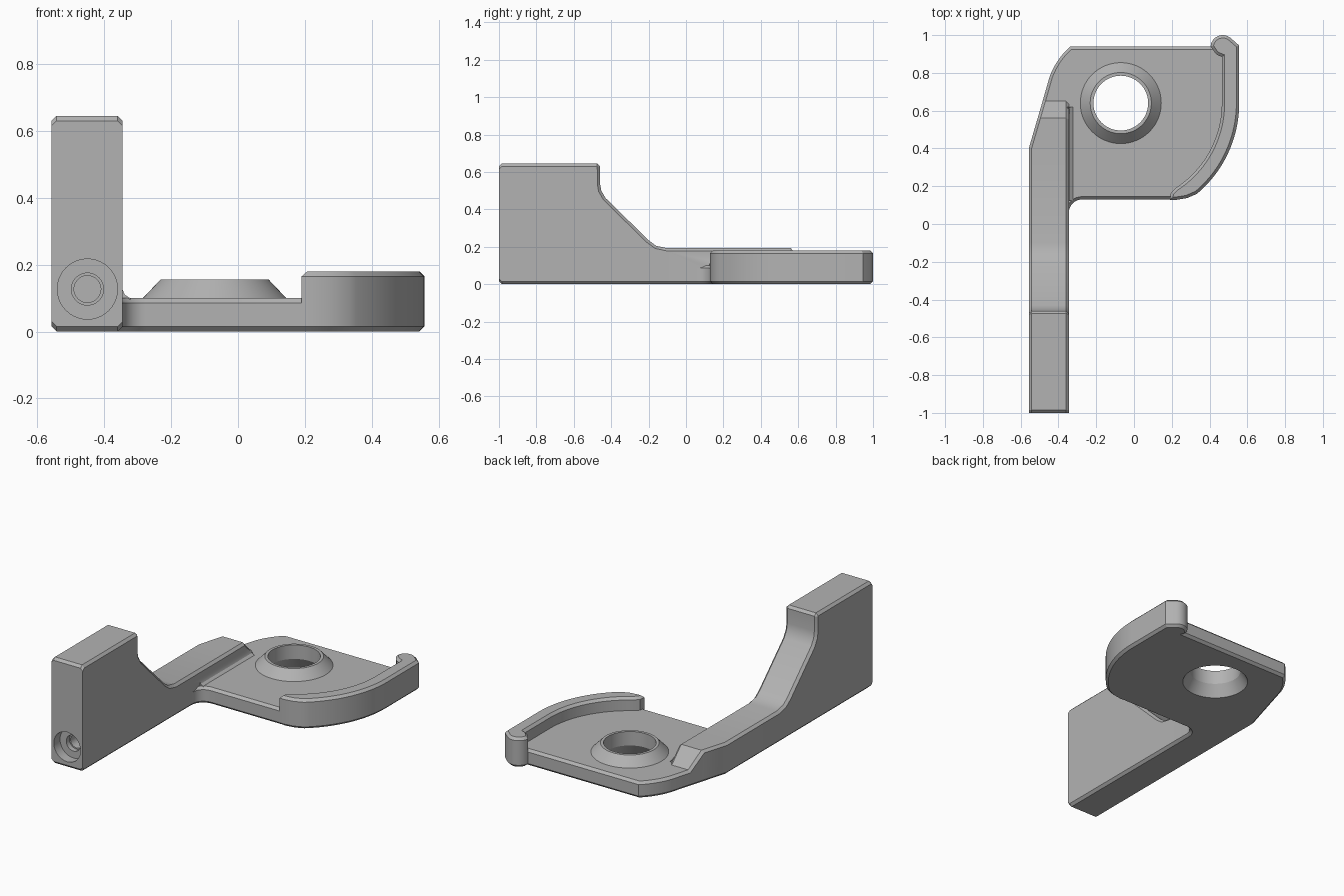
import bpy, bmesh
from math import sin, cos, pi, radians
from mathutils import Vector, Matrix

if "Cube" in bpy.data.objects:
    bpy.data.objects.remove(bpy.data.objects["Cube"])

CHAMFER = 0.015
HUB = (-0.07, 0.64)          # centre of the ring, shared by the outline arcs
LEFT, RIGHT = -0.557, -0.345  # sides of the arm

grey = bpy.data.materials.new("plain grey")
grey.use_nodes = True
grey.diffuse_color = (0.45, 0.45, 0.45, 1)
grey.node_tree.nodes["Principled BSDF"].inputs["Base Color"].default_value = grey.diffuse_color


def finish(bm, name):
    bmesh.ops.remove_doubles(bm, verts=bm.verts, dist=1e-5)
    bmesh.ops.recalc_face_normals(bm, faces=bm.faces)
    mesh = bpy.data.meshes.new(name)
    bm.to_mesh(mesh)
    bm.free()
    mesh.materials.append(grey)
    obj = bpy.data.objects.new(name, mesh)
    bpy.context.collection.objects.link(obj)
    return obj


def arc(centre, r, start, end, n):
    angles = [radians(start + (end - start) * i / n) for i in range(n + 1)]
    return [(centre[0] + r * cos(a), centre[1] + r * sin(a)) for a in angles]


def slab(name, outline, height):
    """Upright prism with chamfered top and bottom rims."""
    bm = bmesh.new()
    base = bm.faces.new([bm.verts.new((x, y, 0)) for x, y in outline])
    top = bmesh.ops.extrude_face_region(bm, geom=[base], use_keep_orig=True)
    bmesh.ops.translate(bm, vec=(0, 0, height),
                        verts=[v for v in top["geom"] if isinstance(v, bmesh.types.BMVert)])
    rims = [e for e in bm.edges if abs(e.verts[0].co.z - e.verts[1].co.z) < 1e-5]
    bmesh.ops.recalc_face_normals(bm, faces=bm.faces)
    bmesh.ops.bevel(bm, geom=rims, offset=CHAMFER, segments=1, affect='EDGES', clamp_overlap=False)
    return finish(bm, name)


def loft(bm, rings):
    """Closed solid through matching rings of points."""
    rings = [[bm.verts.new(p) for p in ring] for ring in rings]
    n = len(rings[0])
    for a, b in zip(rings, rings[1:]):
        for i in range(n):
            bm.faces.new((a[i], a[(i + 1) % n], b[(i + 1) % n], b[i]))
    bm.faces.new(rings[0])
    bm.faces.new(rings[-1])


def turned(name, profile, matrix, sides=64):
    """Turned solid from (radius, height) pairs."""
    bm = bmesh.new()
    loft(bm, [[(r * cos(2 * pi * i / sides), r * sin(2 * pi * i / sides), z)
               for i in range(sides)] for r, z in profile])
    bm.transform(matrix)
    return finish(bm, name)


def combine(target, other, operation):
    mod = target.modifiers.new(operation, 'BOOLEAN')
    mod.operation, mod.solver, mod.object = operation, 'EXACT', other
    bpy.ops.object.select_all(action='DESELECT')
    bpy.context.view_layer.objects.active = target
    target.select_set(True)
    bpy.ops.object.modifier_apply(modifier=mod.name)
    bpy.data.objects.remove(other)


# Arm: chamfered section swept along its stepped side profile
profile = [Vector(p) for p in (
    (-1, 0.63), (-0.985, 0.645), (-0.475, 0.645), (-0.46, 0.63), (-0.46, 0.54),
    (-0.453, 0.5), (-0.43, 0.46), (-0.2, 0.235), (-0.16, 0.205), (-0.1, 0.192),
    (0.4, 0.192), (0.56, 0.192), (0.66, 0.09))]
rings = []
for i, p in enumerate(profile):
    y, top = p
    tangent = profile[min(i + 1, len(profile) - 1)] - profile[max(i - 1, 0)]
    normal = Vector((-tangent.y, tangent.x)).normalized() if 0 < i < len(profile) - 1 else Vector((0, 1))
    sy, sz = p - CHAMFER * normal
    bottom = CHAMFER if i == 0 else 0


    def left(at):
        return LEFT + max(0, at - 0.4) * 0.292


    rings.append([(left(y) + CHAMFER, y, bottom), (left(y), y, bottom + CHAMFER),
                  (left(sy), sy, sz), (left(y) + CHAMFER, y, top),
                  (RIGHT - CHAMFER, y, top), (RIGHT, sy, sz),
                  (RIGHT, y, bottom + CHAMFER), (RIGHT - CHAMFER, y, bottom)])
bm = bmesh.new()
loft(bm, rings)
bracket = finish(bm, "bracket")

# Plate with a rounded inner corner and a rounded back corner
plate = slab("plate",
             [(-0.54, 0.03), (-0.36, 0.03)]
             + arc((-0.275, 0.06), 0.07, 180, 90, 8)
             + [(0.215, 0.13)] + arc(HUB, 0.58, -52, 0, 16)
             + [(0.51, 0.94)] + arc(HUB, 0.402, 132, 160, 8)
             + [(-0.555, 0.4)], 0.10)

# Raised curved lip ending in a small hook
lip = slab("lip",
           [(0.19, 0.128), (0.225, 0.128), (0.28, 0.137)]
           + arc(HUB, 0.627, -50, 0, 20)
           + [(0.557, 0.945)] + arc((0.47, 0.935), 0.065, 50, 175, 8)
           + [(0.425, 0.912), (0.44, 0.895), (0.465, 0.885)]
           + arc(HUB, 0.535, 0, -57, 20) + [(0.195, 0.165)], 0.18)

# Small fillet where the arm meets the plate
bm = bmesh.new()
loft(bm, [[(-0.36, y, 0.08), (-0.36, y, 0.128), (-0.346, y, 0.128), (-0.339, y, 0.111),
           (-0.322, y, 0.099), (-0.322, y, 0.08)] for y in (0.125, 0.62)])
fillet = finish(bm, "fillet")

# Conical ring around the hole
at_hub = Matrix.Translation((*HUB, 0))
ring = turned("ring", [(0.222, 0.092), (0.162, 0.155)], at_hub)

for part in (plate, lip, fillet, ring):
    combine(bracket, part, 'UNION')

# Through hole, flared below, and the stepped screw bore in the front end
hole = turned("hole_cutter", [(0.197, -0.02), (0.145, 0.07), (0.145, 0.3)], at_hub)
bore = turned("bore_cutter",
              [(0.09, -0.05), (0.09, 0.06), (0.048, 0.06), (0.048, 0.09), (0.04, 0.09), (0.04, 0.3)],
              Matrix.Translation((-0.45, -1, 0.127)) @ Matrix.Rotation(-pi / 2, 4, 'X'), 40)
for cutter in (hole, bore):
    cutter.hide_render = True
    combine(bracket, cutter, 'DIFFERENCE')

bpy.ops.object.shade_smooth_by_angle(angle=radians(28))
